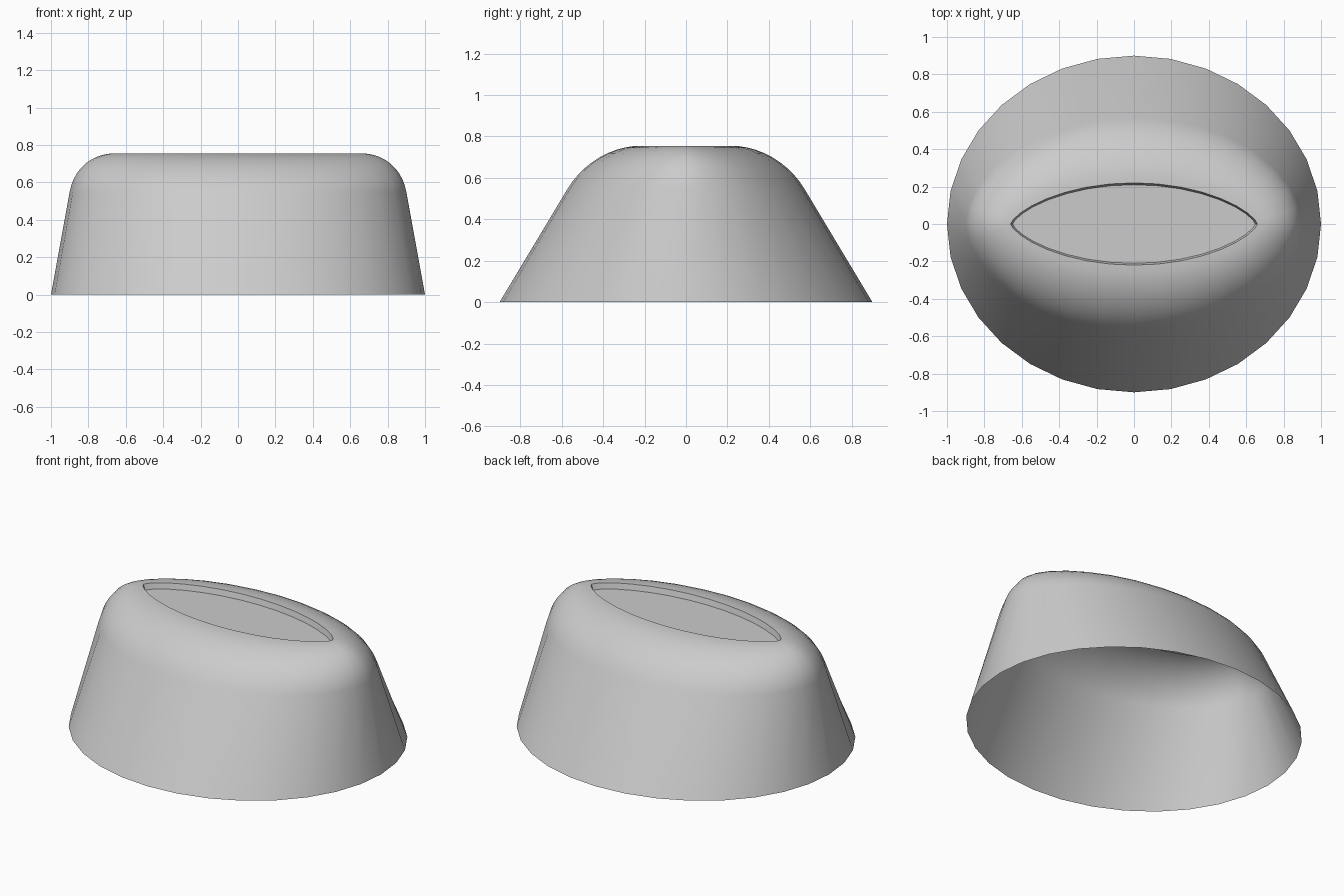
import bpy, bmesh, math
from mathutils import Vector

if "Cube" in bpy.data.objects:
    bpy.data.objects.remove(bpy.data.objects["Cube"])

SIDES, TOP, SHOULDER = 32, 0.755, 0.55

grey = bpy.data.materials.new("plain grey")
grey.diffuse_color = (0.6, 0.6, 0.6, 1)
grey.use_nodes = True
grey.node_tree.nodes["Principled BSDF"].inputs["Base Color"].default_value = grey.diffuse_color


def ring(a, b, z, power=1.0):
    """Ellipse whose ends sharpen to lens tips as power grows."""
    pts = []
    for i in range(SIDES):
        t = 2 * math.pi * i / SIDES
        s = math.sin(t)
        pts.append(Vector((a * math.cos(t), b * math.copysign(abs(s) ** power, s), z)))
    return pts


def loft(name, rings, cap=False):
    bm = bmesh.new()
    loops = [[bm.verts.new(p) for p in r] for r in rings]
    for lo, hi in zip(loops, loops[1:]):
        for i in range(SIDES):
            j = (i + 1) % SIDES
            bm.faces.new((lo[i], lo[j], hi[j], hi[i]))
    if cap:
        bm.faces.new(loops[-1])
    mesh = bpy.data.meshes.new(name)
    bm.to_mesh(mesh)
    bm.free()
    mesh.materials.append(grey)
    obj = bpy.data.objects.new(name, mesh)
    bpy.context.collection.objects.link(obj)
    bpy.ops.object.select_all(action='DESELECT')
    obj.select_set(True)
    bpy.context.view_layer.objects.active = obj
    bpy.ops.object.shade_smooth_by_angle(angle=math.radians(30))
    return obj


# Hollow body: sloping skirt, then a rounded shoulder up to the lens opening
base = ring(1.0, 0.9, 0)
shoulder = ring(0.9, 0.57, SHOULDER, 1.08)
opening = ring(0.66, 0.22, TOP, 1.4)
corner = [p + (q - p) * (TOP / SHOULDER) for p, q in zip(base, shoulder)]
body = [base]
STEPS = 10
for k in range(STEPS + 1):
    t = k / STEPS
    w0, w1, w2 = (1 - t) ** 2, 2 * t * (1 - t) * 0.82, t * t
    body.append([(p * w0 + c * w1 + q * w2) / (w0 + w1 + w2)
                 for p, c, q in zip(shoulder, corner, opening)])
loft("hollow_body", body)

# Shallow recess closed by a flat floor
loft("top_recess", [opening, ring(0.648, 0.21, TOP - 0.035, 1.4)][::1], cap=True)
recess = bpy.data.objects["top_recess"]
bm = bmesh.new()
bm.from_mesh(recess.data)
for f in bm.faces:
    # floor faces up, walls face the centre
    inward = f.normal.z > 0 if len(f.verts) > 4 else f.normal.dot(
        Vector((*f.calc_center_median().xy, 0))) < 0
    if not inward:
        f.normal_flip()
bm.to_mesh(recess.data)
bm.free()
